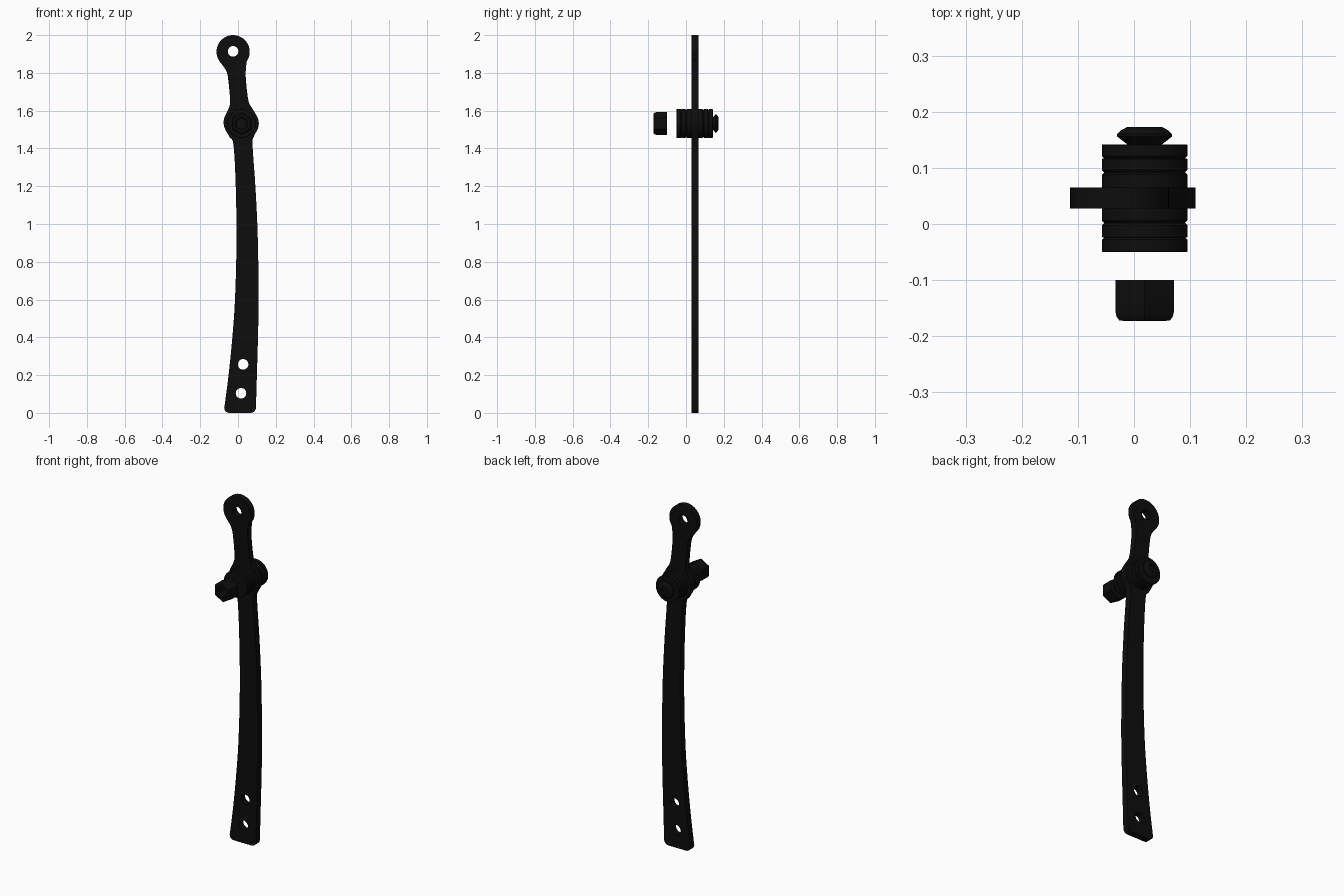
import bpy, bmesh, math
from mathutils import Vector

if "Cube" in bpy.data.objects:
    bpy.data.objects.remove(bpy.data.objects["Cube"])

CX, CZ = 0.019, 1.532          # axis of the pivot hardware


def material(name, v):
    m = bpy.data.materials.new(name)
    m.diffuse_color = (v, v, v, 1)
    m.use_nodes = True
    m.node_tree.nodes["Principled BSDF"].inputs["Base Color"].default_value = m.diffuse_color
    return m


BLACK = material("black metal", 0.004)


def smooth(ob):
    bpy.ops.object.select_all(action='DESELECT')
    ob.select_set(True)
    bpy.context.view_layer.objects.active = ob
    bpy.ops.object.shade_smooth_by_angle(angle=math.radians(30))


def lathe(name, profile, segs=48, phase=0.0):
    """Spin a closed (radius, y) profile around the pivot axis."""
    bm = bmesh.new()
    rings = []
    for i in range(segs):
        a = phase + 2 * math.pi * i / segs
        rings.append([bm.verts.new((CX + r * math.cos(a), y, CZ + r * math.sin(a)))
                      for r, y in profile])
    n = len(profile)
    for i in range(segs):
        p, q = rings[i], rings[(i + 1) % segs]
        for j in range(n):
            k = (j + 1) % n
            bm.faces.new((p[j], p[k], q[k], q[j]))
    bmesh.ops.remove_doubles(bm, verts=bm.verts, dist=1e-5)
    bmesh.ops.recalc_face_normals(bm, faces=bm.faces)
    me = bpy.data.meshes.new(name)
    bm.to_mesh(me)
    bm.free()
    ob = bpy.data.objects.new(name, me)
    bpy.context.collection.objects.link(ob)
    me.materials.append(BLACK)
    smooth(ob)
    return ob


def spline_points(pts, steps=5):
    """Catmull-Rom curve through the points."""
    p = [Vector(v) for v in pts]
    p = [p[0]] + p + [p[-1]]
    out = []
    for i in range(1, len(p) - 2):
        a, b, c, d = p[i - 1:i + 3]
        for s in range(steps):
            t = s / steps
            out.append(0.5 * (2 * b + (c - a) * t + (2 * a - 5 * b + 4 * c - d) * t * t
                              + (3 * b - a - 3 * c + d) * t ** 3))
    return out + [p[-1]]


def arc(cx, cz, r, a0, a1, n):
    return [Vector((cx + r * math.cos(math.radians(a0 + (a1 - a0) * i / n)),
                    cz + r * math.sin(math.radians(a0 + (a1 - a0) * i / n))))
            for i in range(n + 1)]


# Lever plate: curved outline with an eye at the top and three holes
right = [(0.095, 0.03), (0.1, 0.2), (0.107, 0.45), (0.109, 0.65), (0.104, 0.95),
         (0.092, 1.2), (0.077, 1.42), (0.085, 1.465), (0.107, 1.51), (0.107, 1.555),
         (0.08, 1.605), (0.056, 1.65), (0.043, 1.75), (0.041, 1.81), (0.046, 1.861)]
left = [(-0.098, 1.861), (-0.062, 1.81), (-0.05, 1.75), (-0.042, 1.65), (-0.05, 1.61),
        (-0.073, 1.56), (-0.073, 1.515), (-0.045, 1.46), (-0.024, 1.42), (-0.012, 1.2),
        (-0.008, 0.9), (-0.016, 0.6), (-0.03, 0.4), (-0.05, 0.2), (-0.072, 0.03)]
outline = (arc(0.068, 0.027, 0.027, -90, 0, 5) + spline_points(right)
           + arc(-0.026, 1.912, 0.088, -33, 213, 36) + spline_points(left)
           + arc(-0.046, 0.027, 0.027, 180, 270, 5))
loops = [outline] + [arc(x, z, 0.028, 0, 345, 23)
                     for x, z in ((-0.026, 1.914), (0.027, 0.257), (0.016, 0.104))]

cu = bpy.data.curves.new("lever_plate", 'CURVE')
cu.dimensions = '2D'
cu.fill_mode = 'BOTH'
cu.extrude = 0.0185
for loop in loops:
    sp = cu.splines.new('POLY')
    sp.points.add(len(loop) - 1)
    for pt, v in zip(sp.points, loop):
        pt.co = (v.x, v.y, 0, 1)
    sp.use_cyclic_u = True
cu.materials.append(BLACK)
plate = bpy.data.objects.new("lever_plate", cu)
bpy.context.collection.objects.link(plate)
plate.location = (0, 0.0465, 0)
plate.rotation_euler = (math.pi / 2, 0, 0)
bpy.ops.object.select_all(action='DESELECT')
plate.select_set(True)
bpy.context.view_layer.objects.active = plate
bpy.ops.object.convert(target='MESH')
smooth(bpy.context.view_layer.objects.active)


# Washers and bushing stacked on the pivot
def ring(name, y0, y1, c0, c1, r=0.076, hole=0.03):
    lathe(name, [(hole, y0), (r - c0, y0), (r, y0 + c0), (r, y1 - c1),
                 (r - c1, y1), (hole, y1)])


ring("front_outer_washer", -0.050, -0.024, 0.001, 0.004)
ring("front_inner_washer", -0.024, 0.002, 0.001, 0.004)
ring("pivot_bushing", 0.002, 0.092, 0.004, 0.004)
ring("back_inner_washer", 0.092, 0.117, 0.004, 0.001)
ring("back_outer_washer", 0.117, 0.142, 0.004, 0.001)

# Bolt with a domed head and recessed socket
lathe("pivot_bolt", [(0, -0.046), (0.029, -0.046), (0.029, 0.142), (0.031, 0.142),
                     (0.049, 0.156), (0.049, 0.160), (0.042, 0.167), (0.031, 0.173),
                     (0.022, 0.173), (0.022, 0.158), (0, 0.158)])

# Loose hexagonal nut with a rounded front
lathe("lock_nut", [(0.03, -0.100), (0.060, -0.100), (0.060, -0.157), (0.058, -0.165),
                   (0.052, -0.172), (0.036, -0.173), (0.030, -0.168)],
      segs=6, phase=math.pi / 2)
